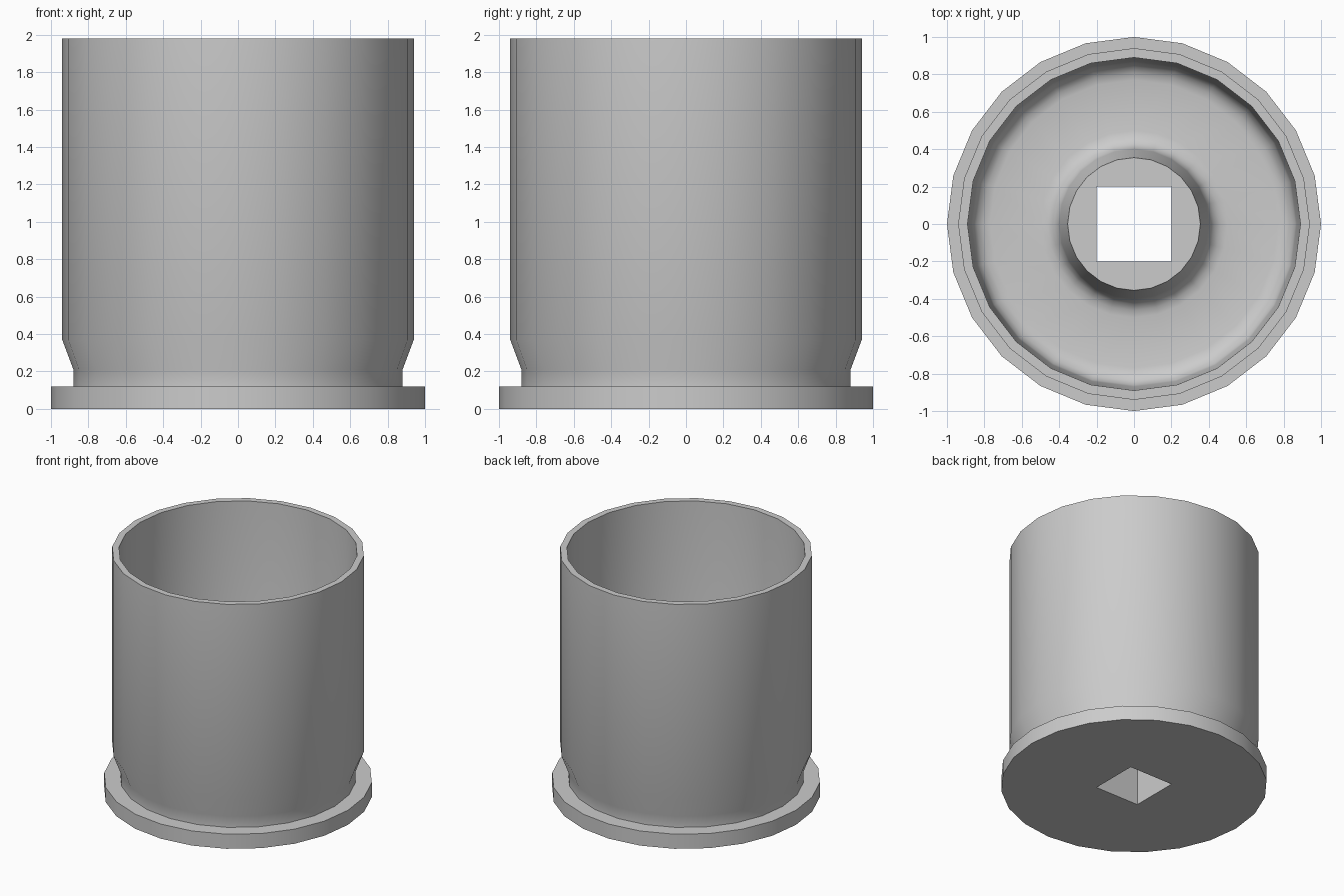
import bpy, bmesh
from math import sin, cos, pi, radians

SIDES = 24
cube = bpy.data.objects.get("Cube")
if cube:
    bpy.data.objects.remove(cube, do_unlink=True)

grey = bpy.data.materials.new("plain grey")
grey.use_nodes = True
colour = (0.6, 0.6, 0.6, 1)
grey.diffuse_color = colour
grey.node_tree.nodes["Principled BSDF"].inputs["Base Color"].default_value = colour


def fillet(cx, cz, r, start, end, steps=4):
    """Points of an arc in the profile plane."""
    angles = [radians(start + (end - start) * i / steps) for i in range(steps + 1)]
    return [(cx + r * cos(a), cz + r * sin(a), False) for a in angles]


def ring(bm, r, z, square):
    """One closed ring, either round or pushed onto a square of half-width r."""
    verts = []
    for i in range(SIDES):
        a = 2 * pi * i / SIDES
        c, s = cos(a), sin(a)
        k = r / max(abs(c), abs(s)) if square else r
        verts.append(bm.verts.new((k * c, k * s, z)))
    return verts


def lathe(name, profile):
    """Spin a closed profile of (radius, height, square) around z."""
    bm = bmesh.new()
    rings = [ring(bm, *p) for p in profile]
    for a, b in zip(rings, rings[1:] + rings[:1]):
        for i in range(SIDES):
            j = (i + 1) % SIDES
            bm.faces.new((a[i], a[j], b[j], b[i]))
    bmesh.ops.recalc_face_normals(bm, faces=bm.faces)
    mesh = bpy.data.meshes.new(name)
    bm.to_mesh(mesh)
    bm.free()
    mesh.materials.append(grey)
    obj = bpy.data.objects.new(name, mesh)
    bpy.context.collection.objects.link(obj)
    bpy.ops.object.select_all(action='DESELECT')
    obj.select_set(True)
    bpy.context.view_layer.objects.active = obj
    bpy.ops.object.shade_smooth_by_angle(angle=radians(30))
    return obj


# Heights of the inner floor and the central boss
FLOOR, BOSS_TOP, FILLET = 0.25, 0.6, 0.1

# Outside: flange, neck, flare and wall up to the rim
outside = [(1, 0, False), (1, 0.12, False), (0.88, 0.12, False),
           (0.88, 0.21, False), (0.94, 0.37, False), (0.94, 1.98, False)]
# Inside: slightly drafted wall, rounded floor, tapered boss
inside = [(0.89, 1.98, False)]
inside += fillet(0.87 - FILLET, FLOOR + FILLET, FILLET, 0, -90)
inside += fillet(0.4 + FILLET, FLOOR + FILLET, FILLET, 270, 180)
inside += [(0.355, BOSS_TOP, False)]
# Square socket running right through the boss and flange
socket = [(0.2, BOSS_TOP, True), (0.2, 0, True)]

lathe("cup_with_flange_and_socket", outside + inside + socket)
